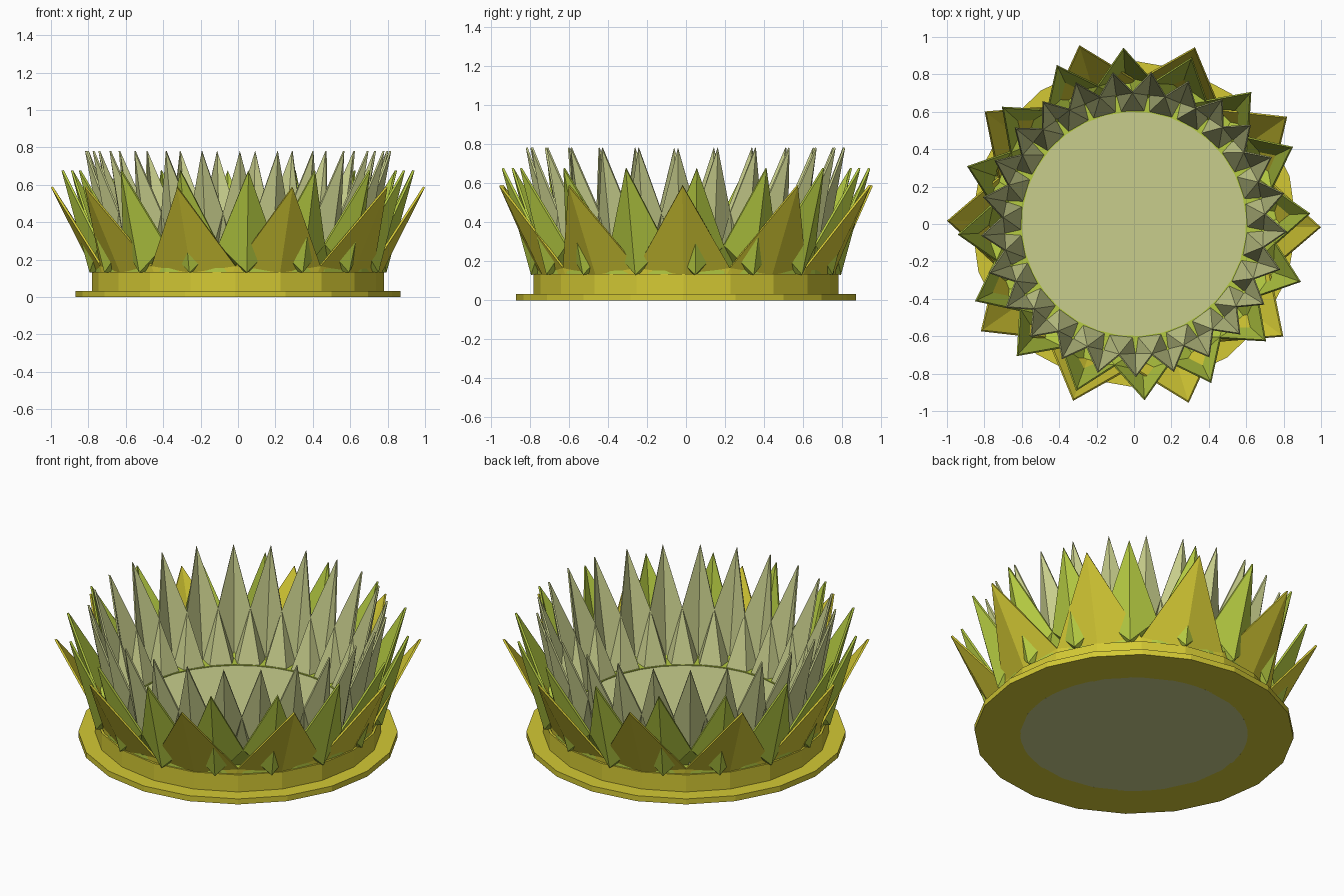
import bpy, bmesh, math

if "Cube" in bpy.data.objects:
    bpy.data.objects.remove(bpy.data.objects["Cube"])


def material(name, rgb):
    m = bpy.data.materials.new(name)
    lin = [(c / 255 / 12.92) if c < 11 else ((c / 255 + 0.055) / 1.055) ** 2.4 for c in rgb]
    m.diffuse_color = (*lin, 1)
    m.use_nodes = True
    m.node_tree.nodes["Principled BSDF"].inputs["Base Color"].default_value = m.diffuse_color
    return m


yellow = material("mustard yellow", (212, 201, 52))
green = material("leaf green", (182, 204, 66))
pale = material("pale sage", (200, 206, 140))


def polar(r, deg, z):
    a = math.radians(deg)
    return (r * math.cos(a), r * math.sin(a), z)


def finish(name, bm, mat):
    me = bpy.data.meshes.new(name)
    bm.to_mesh(me)
    bm.free()
    me.materials.append(mat)
    ob = bpy.data.objects.new(name, me)
    bpy.context.collection.objects.link(ob)
    return ob


def lathe(name, profile, sides, offset, mat, solid=False):
    """Spin a (radius, z) profile; closed loop for a ring, capped for a solid."""
    bm = bmesh.new()
    rings = [[bm.verts.new(polar(r, offset + 360 * i / sides, z)) for i in range(sides)]
             for r, z in profile]
    pairs = list(zip(rings, rings[1:]))
    if not solid:
        pairs.append((rings[-1], rings[0]))
    for lo, hi in pairs:
        for i in range(sides):
            j = (i + 1) % sides
            bm.faces.new((lo[i], lo[j], hi[j], hi[i]))
    if solid:
        bm.faces.new(rings[0][::-1])
        bm.faces.new(rings[-1])
    bmesh.ops.recalc_face_normals(bm, faces=bm.faces)
    return finish(name, bm, mat)


def petal_ring(name, n, offset, web, base, ridge, valley, tip, thick, mat):
    """Pleated crown: outward-folded points joined by triangular webs.
    base, ridge, valley, tip are (radius, z); web is the web half-width in periods."""
    bm = bmesh.new()
    step = 360 / n

    def v(point, deg):
        return bm.verts.new(polar(point[0], deg, point[1]))

    R, T, A, B, W = [], [], [], [], []
    for i in range(n):
        a = offset + i * step
        mid = a + step / 2
        R.append(v(ridge, a))
        T.append(v(tip, a))
        A.append(v(base, mid - web * step))
        B.append(v(base, mid + web * step))
        W.append(v(valley, mid))
    for i in range(n):
        j = (i + 1) % n
        bm.faces.new((A[i], B[i], W[i]))
        for quad in ((R[i], A[i], W[i], T[i]), (B[i], R[j], T[j], W[i])):
            # split along the diagonal that keeps the petal side straight
            low = quad[0] if quad[0] is R[i] else quad[1]
            k = quad.index(low)
            q = quad[k:] + quad[:k]
            bm.faces.new((q[0], q[1], q[2]))
            bm.faces.new((q[0], q[2], q[3]))
    ob = finish(name, bm, mat)
    mod = ob.modifiers.new("thickness", 'SOLIDIFY')
    mod.thickness = thick
    mod.offset = -1
    return ob


# Outer layer: flanged base and ten broad points
lathe("outer_base", [(0.62, 0), (0.87, 0), (0.87, 0.033), (0.78, 0.033), (0.78, 0.135), (0.62, 0.135)],
      20, -1, yellow)
petal_ring("outer_petals", 10, -1, 0.03, (0.765, 0.13), (0.77, 0.13), (0.77, 0.165), (1.0, 0.585),
           0.012, yellow)

# Middle layer: collar and sixteen folded points
lathe("middle_collar", [(0.60, 0.12), (0.765, 0.12), (0.765, 0.155), (0.60, 0.155)], 32, 3.4, green)
petal_ring("middle_petals", 16, 3.4, 0.36, (0.69, 0.14), (0.795, 0.13), (0.77, 0.28), (0.945, 0.675),
           0.012, green)

# Inner layer: floor drum and twenty-five narrow points
lathe("inner_floor", [(0.62, 0), (0.62, 0.15)], 50, -2.9, pale, solid=True)
petal_ring("inner_petals", 25, -2.9, 0.38, (0.61, 0.14), (0.70, 0.14), (0.71, 0.45), (0.82, 0.78),
           0.010, pale)
